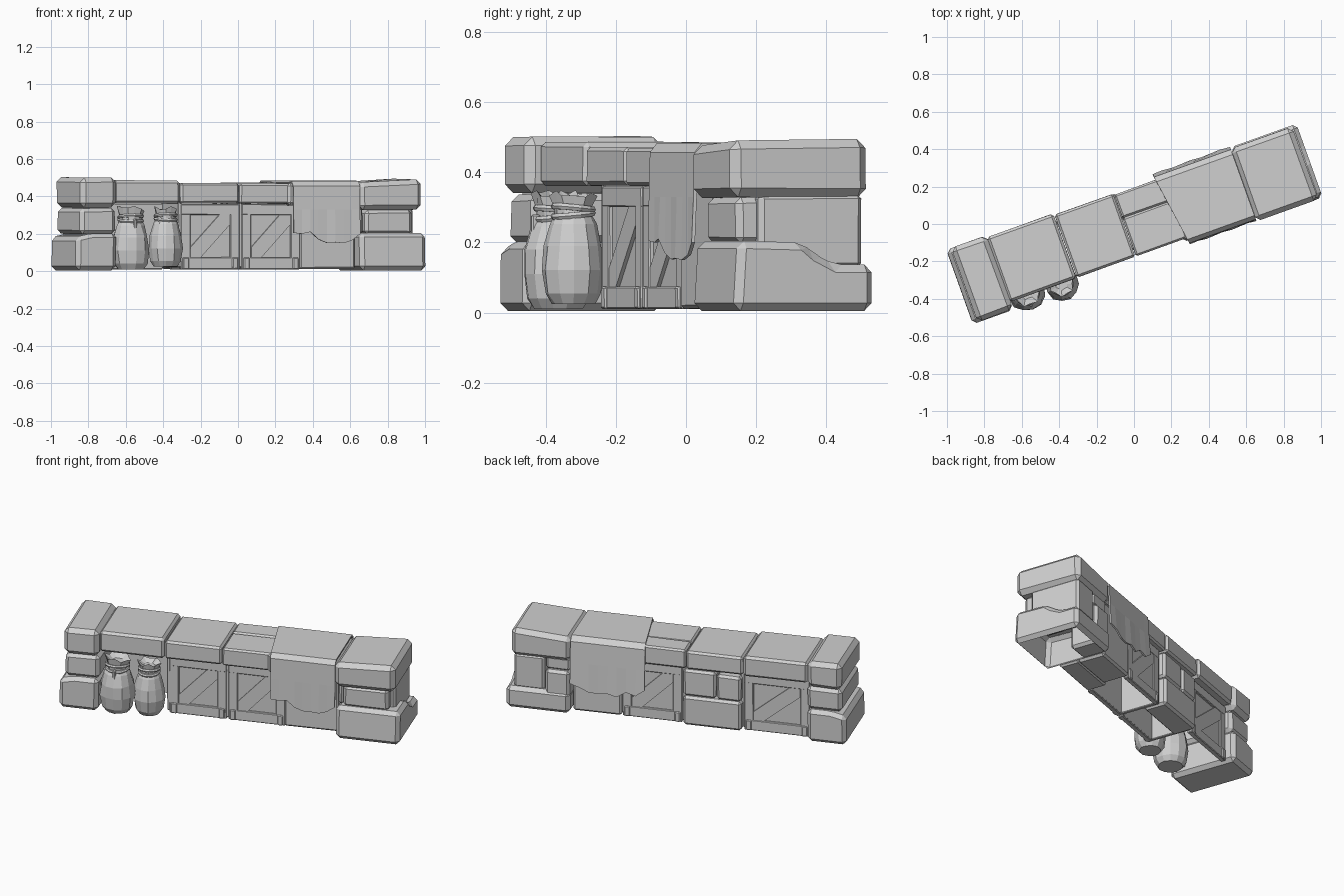
import bpy, bmesh, math, random
from mathutils import Matrix, Vector

random.seed(4)
if "Cube" in bpy.data.objects:
    bpy.data.objects.remove(bpy.data.objects["Cube"])

# One flat grey for everything
grey = bpy.data.materials.new("plain grey")
grey.use_nodes = True
GREY = (0.63, 0.63, 0.63, 1)
grey.diffuse_color = GREY
grey.node_tree.nodes["Principled BSDF"].inputs["Base Color"].default_value = GREY

# The whole counter is built along its own length, then turned
TURN = Matrix.Rotation(math.radians(19.7), 4, "Z")


def finish(bm, name):
    bmesh.ops.recalc_face_normals(bm, faces=bm.faces)
    mesh = bpy.data.meshes.new(name)
    bm.to_mesh(mesh)
    bm.free()
    mesh.materials.append(grey)
    ob = bpy.data.objects.new(name, mesh)
    ob.matrix_world = TURN
    bpy.context.collection.objects.link(ob)
    return ob


def round_edges(bm, width):
    if width:
        bmesh.ops.bevel(bm, geom=bm.edges[:], offset=width, segments=1,
                        affect="EDGES", clamp_overlap=True)


def block(name, u, v, z, bevel=0.015, jitter=0.003):
    """Chamfered box between (low, high) pairs, with slightly uneven corners."""
    bm = bmesh.new()
    bmesh.ops.create_cube(bm, size=1)
    for p in bm.verts:
        for i, (lo, hi) in enumerate((u, v, z)):
            inward = -1 if p.co[i] > 0 else 1
            p.co[i] = (lo if p.co[i] < 0 else hi) + inward * random.uniform(0, jitter)
    round_edges(bm, bevel)
    return finish(bm, name)


def prism(name, outline, place, depth, bevel, open_bottom=False):
    """Extrude a 2D outline by the vector depth; place maps a 2D point to 3D."""
    bm = bmesh.new()
    face = bm.faces.new([bm.verts.new(place(a, b)) for a, b in outline])
    out = bmesh.ops.extrude_face_region(bm, geom=[face])
    moved = [g for g in out["geom"] if isinstance(g, bmesh.types.BMVert)]
    bmesh.ops.translate(bm, verts=moved, vec=depth)
    bmesh.ops.recalc_face_normals(bm, faces=bm.faces)
    round_edges(bm, bevel)
    if open_bottom:
        bm.normal_update()
        under = [f for f in bm.faces if f.normal.z < -.95]
        bmesh.ops.delete(bm, geom=under, context="FACES")
    return finish(bm, name)


# Counter top slabs, almost touching
block("top_slab_a", (-.766, -.386), (-.17, .2), (.36, .488), .014)
block("top_slab_b", (-.386, -.049), (-.168, .191), (.36, .473), .012)
block("top_slab_c_front", (-.049, .25), (-.168, .052), (.36, .47), .01)
block("top_slab_c_back", (-.049, .25), (.048, .185), (.36, .476), .01)
block("top_slab_d", (.22, .625), (-.18, .185), (.35, .472), .015)

# Right-hand pillar of three stones
block("right_pillar_cap", (-.966, -.76), (-.214, .212), (.34, .505), .025, .006)
block("right_pillar_middle", (-.965, -.757), (-.195, .195), (.197, .34), .02, .005)
prism("right_pillar_base", [(-.992, .005), (-.765, .005), (-.762, .203), (-.9, .203), (-.99, .183)],
      lambda a, b: Vector((a, -.214, b)), Vector((0, .422, 0)), .022)
block("right_pillar_core", (-.94, -.79), (-.16, .16), (.1, .42), 0)

# Left-hand pillar: stepped hollow base, inset middle, heavy cap
cap = block("left_pillar_cap", (.618, .973), (-.21, .208), (.326, .478), .026, .004)
for p in cap.data.vertices:
    if p.co.z > .4:
        p.co.z += .016 * (p.co.x - .63) / .36 + .03 * (p.co.y + .2) * (p.co.x - .63)
prism("left_pillar_base",
      [(-.207, .005), (.212, .005), (.212, .137), (.1, .137), (.04, .167), (0, .2), (-.195, .205)],
      lambda a, b: Vector((.625, a, b)), Vector((.373, 0, 0)), .022, open_bottom=True)
block("left_pillar_front_stone", (.66, .93), (-.178, -.03), (.195, .33), .018)
block("left_pillar_side_stone", (.775, .957), (-.12, .195), (.125, .34), .014)
block("left_pillar_small_stone", (.625, .658), (-.15, -.02), (.2, .34), .01)
block("left_pillar_back_stone", (.625, .772), (.03, .205), (.01, .265), .016)
block("left_pillar_back_wedge", (.63, .77), (.04, .185), (.26, .34), .01)

# Solid part beneath the cloth
block("front_board", (.305, .622), (-.128, .0), (.01, .36), .01)
block("back_board", (.33, .62), (-.01, .165), (.01, .36), .012)

# Stones at the back
block("back_stone_low", (-.375, -.03), (.04, .19), (.01, .192), .014)
block("back_stone_wide", (-.225, -.03), (.04, .184), (.19, .355), .013)
block("back_stone_narrow", (-.372, -.228), (.05, .188), (.19, .345), .013)


def panel(name, u0, u1, side, face):
    """Framed plank panel with one diagonal brace; side is -1 front, 1 back."""
    def across(near, far):
        return tuple(sorted((side * (face + near), side * (face + far))))
    block(name + "_boards", (u0, u1), across(-.03, -.013), (.02, .36), 0, 0)
    for label, z in (("bottom", (.01, .075)), ("top", (.3, .36))):
        block(f"{name}_{label}_rail", (u0, u1), across(-.03, .001), z, .004, .001)
    for label, a in (("first", u0), ("second", u1 - .055)):
        block(f"{name}_{label}_stile", (a, a + .055), across(-.03, 0), (.03, .35), .004, .001)
        block(f"{name}_{label}_foot", (a + .01, a + .045), across(-.03, .008), (.01, .075), .005, .002)
    a, b = u0 + .055, u1 - .055
    if side > 0:
        a, b = b, a
    w = .055 if b > a else -.055
    prism(name + "_brace",
          [(a, .07), (a + w, .07), (b, .25), (b, .307), (b - w, .307), (a, .127)],
          lambda p, q: Vector((p, side * (face - .025), q)), Vector((0, side * .023, 0)), 0)


panel("front_panel_a", -.368, -.033, -1, .123)
panel("front_panel_b", -.023, .31, -1, .123)
panel("back_panel_a", -.02, .33, 1, .153)
panel("back_panel_b", -.765, -.382, 1, .153)

# Inner uprights between the bays
for i, u in enumerate((-.372, -.028)):
    block(f"inner_upright_{i + 1}", (u - .012, u + .012), (-.12, .145), (.02, .37), .004, .002)


def bag(name, u, v, size, turn, base, height):
    """Faceted sack with a rope round its neck and a flared, pleated mouth."""
    profile = [(.068, .01), (.09, .04), (.1, .11), (.093, .18), (.074, .245),
               (.06, .272), (.06, .295), (.07, .35), (.035, .31)]
    sides = 12
    bm = bmesh.new()
    rings = []
    for k, (r, z) in enumerate(profile):
        ring = []
        for i in range(sides):
            a = math.tau * i / sides + turn
            pleat = (1 + .1 * (-1) ** i) if k >= 7 else random.uniform(.95, 1.04)
            dz = random.uniform(-.03, 0) if k == 7 else 0
            ring.append(bm.verts.new((u + r * size * pleat * math.cos(a),
                                      v + r * size * pleat * math.sin(a),
                                      base + (z + dz) * height)))
        rings.append(ring)
    for low, high in zip(rings, rings[1:]):
        for i in range(sides):
            j = (i + 1) % sides
            bm.faces.new((low[i], low[j], high[j], high[i]))
    bm.faces.new(rings[0])
    bm.faces.new(rings[-1])
    finish(bm, name)
    for n, z in enumerate((.272, .292)):
        bpy.ops.mesh.primitive_torus_add(major_segments=12, minor_segments=6,
                                         major_radius=.062 * size, minor_radius=.01)
        rope = bpy.context.object
        rope.name = f"{name}_rope_{n + 1}"
        rope.data.materials.append(grey)
        place = Matrix.Translation((u, v, base + z * height))
        rope.matrix_world = TURN @ place @ Matrix.Rotation(.1 - .2 * n, 4, "X")


bag("left_bag", -.473, -.172, .9, .2, .015, .97)
bag("right_bag", -.664, -.15, 1.02, 0, 0, 1)
block("right_bag_rope_end", (-.674, -.654), (-.232, -.205), (.2, .28), .004)

# Cloth hung over the top, with uneven hems
front_hem = [.205, .2, .21, .17, .152, .155, .15, .165, .2]
back_hem = [.21, .17, .185, .15, .165, .155, .16, .185, .2]
bm = bmesh.new()
rows = []
for k, (hf, hb) in enumerate(zip(front_hem, back_hem)):
    t = k / 8
    fold = .003 * math.sin(k * 2.1)
    path = [(-.198 + fold, hf), (-.195, .33), (-.192, .455), (-.172, .479),
            (.17, .481), (.196, .455), (.203, .33), (.212 + fold, hb)]
    row = []
    for v, z in path:
        start = .215 - .15 * v
        row.append(bm.verts.new((start + (.622 - start) * t, v, z)))
    rows.append(row)
for r, s in zip(rows, rows[1:]):
    for i in range(len(r) - 1):
        bm.faces.new((r[i], r[i + 1], s[i + 1], s[i]))
cloth = finish(bm, "draped_cloth")
thick = cloth.modifiers.new("thickness", "SOLIDIFY")
thick.thickness = .01
thick.offset = 0
